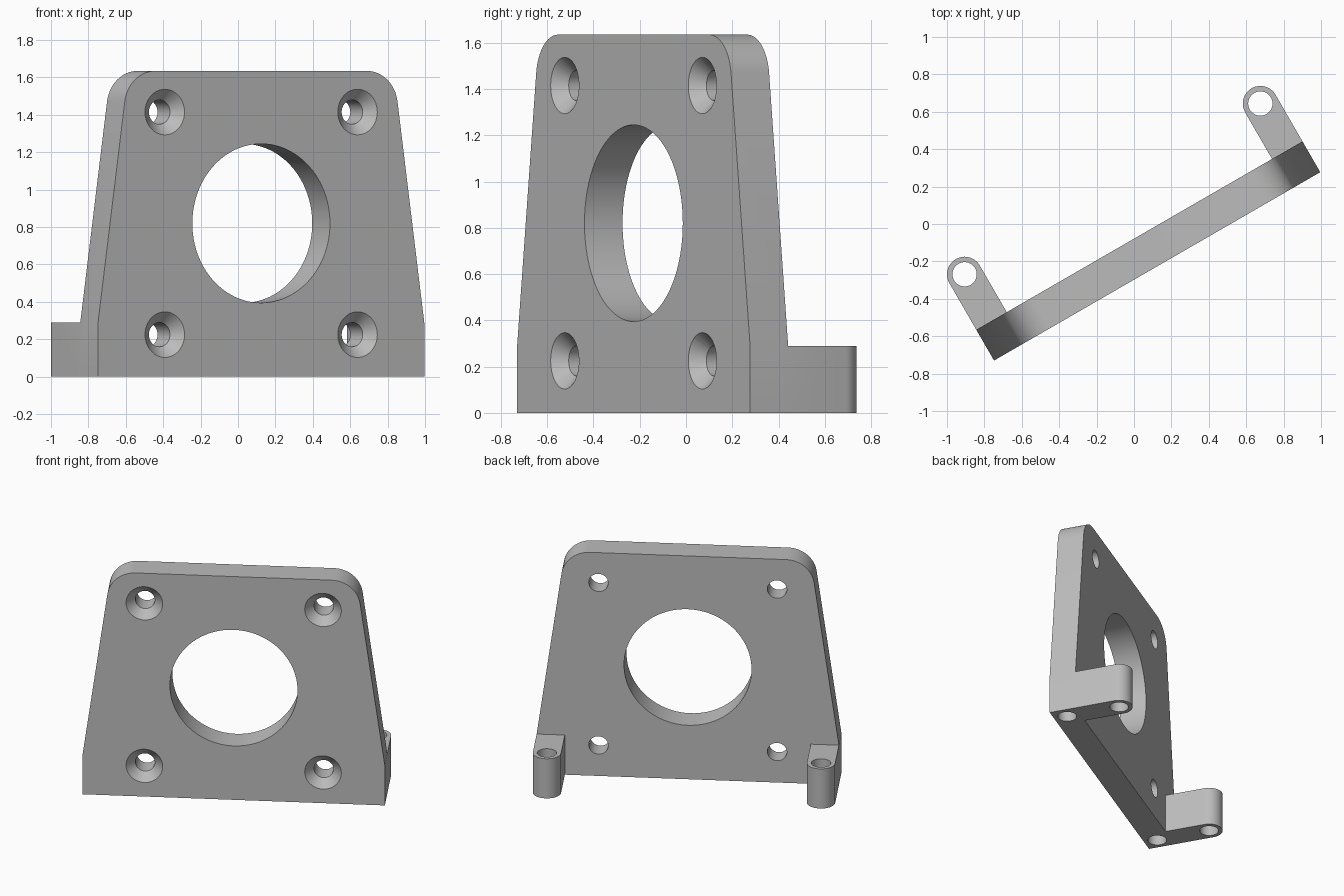
import bpy
import bmesh
from math import sin, cos, pi, radians, atan2, tan
from mathutils import Matrix

old = bpy.data.objects.get("Cube")
if old:
    bpy.data.objects.remove(old, do_unlink=True)

# Main dimensions, in the bracket's own frame (plate along x, back towards +y)
HALF_W, TOP_HALF, HEIGHT, FOOT_H = 1.007, 0.819, 1.635, 0.29
FRONT, BACK = -0.258, -0.068
FILLET = 0.19
LUG_X, LUG_Y, LUG_R, PIN_R = 0.913, 0.22, 0.094, 0.065
SCREW_X, SCREW_Z = 0.595, (0.225, 1.415)
BORE_Z, BORE_R = 0.82, 0.425

grey = bpy.data.materials.new("plain grey")
grey.use_nodes = True
grey.diffuse_color = (0.5, 0.5, 0.5, 1)
grey.node_tree.nodes["Principled BSDF"].inputs["Base Color"].default_value = (0.5, 0.5, 0.5, 1)


def make_object(name, bm):
    bmesh.ops.recalc_face_normals(bm, faces=bm.faces)
    mesh = bpy.data.meshes.new(name)
    bm.to_mesh(mesh)
    bm.free()
    mesh.materials.append(grey)
    obj = bpy.data.objects.new(name, mesh)
    bpy.context.collection.objects.link(obj)
    return obj


def prism(name, points, offset):
    """Extrude a closed outline by the offset vector."""
    bm = bmesh.new()
    face = bm.faces.new([bm.verts.new(p) for p in points])
    out = bmesh.ops.extrude_face_region(bm, geom=[face])
    verts = [v for v in out["geom"] if isinstance(v, bmesh.types.BMVert)]
    bmesh.ops.translate(bm, verts=verts, vec=offset)
    return make_object(name, bm)


def cone(name, r1, r2, start, depth, along_y, segments=48):
    """Round cutter running from start along +y or +z."""
    bm = bmesh.new()
    bmesh.ops.create_cone(bm, cap_ends=True, segments=segments, radius1=r1, radius2=r2,
                          depth=depth, matrix=Matrix.Translation((0, 0, depth / 2)))
    turn = Matrix.Rotation(radians(-90), 4, "X") if along_y else Matrix()
    bm.transform(Matrix.Translation(start) @ turn)
    return make_object(name, bm)


def combine(target, tool, operation):
    tool.hide_render = True
    mod = target.modifiers.new("combine", "BOOLEAN")
    mod.operation, mod.solver, mod.object = operation, "EXACT", tool
    with bpy.context.temp_override(object=target, active_object=target):
        bpy.ops.object.modifier_apply(modifier=mod.name)
    bpy.data.objects.remove(tool, do_unlink=True)


# Tapered plate with rounded upper corners
lean = atan2(HALF_W - TOP_HALF, HEIGHT - FOOT_H)
sweep = pi / 2 - lean
cx, cz = TOP_HALF - FILLET * tan(sweep / 2), HEIGHT - FILLET
right = [(HALF_W, 0), (HALF_W, FOOT_H)]
for i in range(17):
    a = lean + sweep * i / 16
    right.append((cx + FILLET * cos(a), cz + FILLET * sin(a)))
outline = right + [(-x, z) for x, z in reversed(right)]
bracket = prism("mounting_bracket", [(x, FRONT, z) for x, z in outline], (0, BACK - FRONT, 0))

# Rounded lugs on the back
for side in (-1, 1):
    pts = [(side * LUG_X + LUG_R, BACK - 0.05, 0)]
    for i in range(25):
        a = pi * i / 24
        pts.append((side * LUG_X + LUG_R * cos(a), LUG_Y + LUG_R * sin(a), 0))
    pts.append((side * LUG_X - LUG_R, BACK - 0.05, 0))
    combine(bracket, prism("lug", pts, (0, 0, FOOT_H)), "UNION")

# Large central bore
combine(bracket, cone("bore_cutter", BORE_R, BORE_R, (0, FRONT - 0.1, BORE_Z), 0.4, True, 96),
        "DIFFERENCE")

for side in (-1, 1):
    # Countersunk screw holes
    for z in SCREW_Z:
        x = side * SCREW_X
        combine(bracket, cone("screw_cutter", PIN_R, PIN_R, (x, FRONT - 0.1, z), 0.4, True),
                "DIFFERENCE")
        combine(bracket, cone("sink_cutter", 0.132, 0.055, (x, FRONT - 0.01, z), 0.077, True),
                "DIFFERENCE")
    # Vertical pin holes: through the lug, blind under the plate
    x = side * LUG_X
    combine(bracket, cone("lug_cutter", PIN_R, PIN_R, (x, LUG_Y, -0.1), 0.6, False), "DIFFERENCE")
    combine(bracket, cone("foot_cutter", PIN_R, PIN_R, (x, (FRONT + BACK) / 2, -0.1), 0.35, False),
            "DIFFERENCE")

# Turn the bracket into place and shade it
bracket.data.transform(Matrix.Rotation(radians(30), 4, "Z") @ Matrix.Translation((-0.006, 0, 0)))
for other in bpy.context.selected_objects:
    other.select_set(False)
bracket.select_set(True)
bpy.context.view_layer.objects.active = bracket
bpy.ops.object.shade_smooth_by_angle(angle=radians(30))
